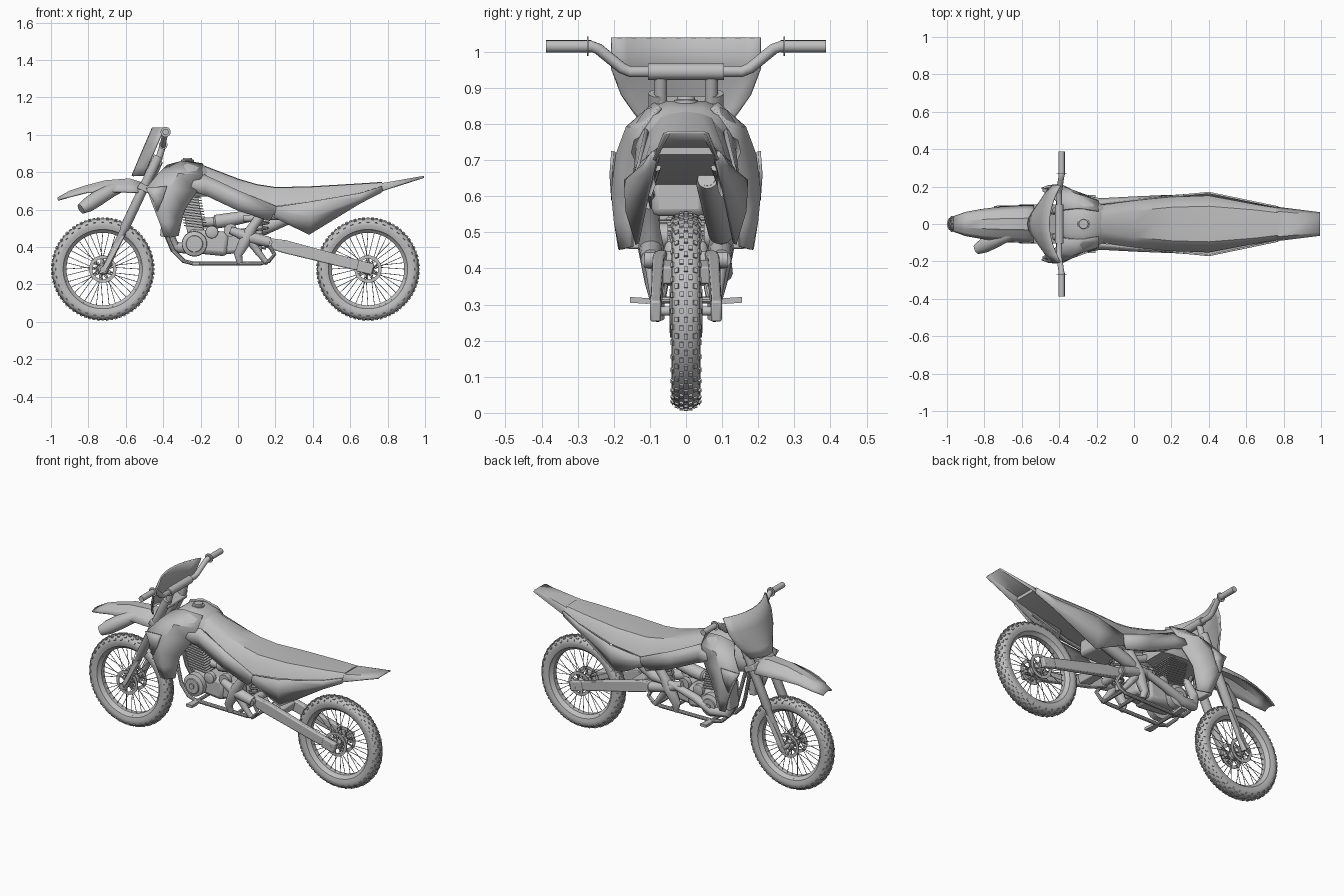
import bpy, bmesh, math
from mathutils import Vector, Matrix

mat = bpy.data.materials.new("plain grey")
mat.diffuse_color = (0.52, 0.52, 0.52, 1)
V = Vector


def finish(name, bm, mirror=False, thick=0, bevel=0):
    bmesh.ops.recalc_face_normals(bm, faces=bm.faces)
    me = bpy.data.meshes.new(name)
    bm.to_mesh(me)
    bm.free()
    ob = bpy.data.objects.new(name, me)
    bpy.context.collection.objects.link(ob)
    me.materials.append(mat)
    if thick:
        m = ob.modifiers.new("thick", 'SOLIDIFY')
        m.thickness, m.offset = thick, 0
    if bevel:
        m = ob.modifiers.new("bevel", 'BEVEL')
        m.width, m.segments = bevel, 2
    if mirror:
        ob.modifiers.new("mirror", 'MIRROR').use_axis = (False, True, False)
    return ob


def skin(bm, rings, wrap=False, closed=True):
    vs = [[bm.verts.new(p) for p in r] for r in rings]
    n = len(rings[0])
    for i in range(len(vs) - (0 if wrap else 1)):
        a, b = vs[i], vs[(i + 1) % len(vs)]
        for j in range(n if closed else n - 1):
            k = (j + 1) % n
            bm.faces.new((a[j], a[k], b[k], b[j]))
    if closed and not wrap:
        bm.faces.new(vs[0])
        bm.faces.new(vs[-1][::-1])


def loft(name, rings, mirror=False, wrap=False, bevel=0):
    bm = bmesh.new()
    skin(bm, rings, wrap)
    return finish(name, bm, mirror, 0, bevel)


def sheet(name, rows, thick=0.012, mirror=False):
    bm = bmesh.new()
    skin(bm, rows, closed=False)
    return finish(name, bm, mirror, thick)


def add_tube(bm, pts, r, n=12):
    pts = [V(p) for p in pts]
    rs = r if isinstance(r, (list, tuple)) else [r] * len(pts)
    u, rings = None, []
    for i, p in enumerate(pts):
        t = (pts[min(i + 1, len(pts) - 1)] - pts[max(i - 1, 0)]).normalized()
        u = t.orthogonal() if u is None else u - t * u.dot(t)
        u.normalize()
        w = t.cross(u)
        rings.append([p + rs[i] * (u * math.cos(a) + w * math.sin(a))
                      for a in (2 * math.pi * k / n for k in range(n))])
    skin(bm, rings)


def tube(name, pts, r, mirror=False, n=14):
    bm = bmesh.new()
    add_tube(bm, pts, r, n)
    return finish(name, bm, mirror)


def add_box(bm, c, size, ry=0):
    bmesh.ops.create_cube(bm, size=1, matrix=Matrix.Translation(c) @ Matrix.Rotation(ry, 4, 'Y')
                          @ Matrix.Diagonal((*size, 1)))


def box(name, c, size, ry=0, mirror=False, bevel=0.006):
    bm = bmesh.new()
    add_box(bm, c, size, ry)
    return finish(name, bm, mirror, 0, bevel)


def hoop(name, c, prof, n=64):
    # closed (radius, y) section swept round the wheel axle
    return loft(name, [[V(c) + V((r * math.cos(a), y, r * math.sin(a))) for r, y in prof]
                       for a in (2 * math.pi * k / n for k in range(n))], wrap=True)


# wheels
for side, cx in (("front", -0.723), ("rear", 0.695)):
    c = V((cx, 0, 0.282))
    half = [(.203, .022), (.212, .034), (.232, .040), (.250, .039), (.262, .031), (.269, .018)]
    hoop(side + "_tyre", c, half + [(.272, 0)] + [(r, -y) for r, y in half[::-1]], 80)
    hoop(side + "_rim", c, [(.194, .014), (.206, .026), (.21, .02), (.21, -.02), (.206, -.026), (.194, -.014)])
    bm = bmesh.new()
    for k in range(72):
        row = ((0, 0, .271), (.024, .4, .263)) if k % 2 else ((.012, .15, .269), (.035, .95, .253))
        for s in (-1, 1):
            for y, tilt, rad in row:
                m = (Matrix.Translation(c) @ Matrix.Rotation(2 * math.pi * k / 72, 4, 'Y')
                     @ Matrix.Translation((0, s * y, rad)) @ Matrix.Rotation(-s * tilt, 4, 'X')
                     @ Matrix.Diagonal((.014, .011, .013, 1)))
                if y or s > 0:
                    bmesh.ops.create_cube(bm, size=1, matrix=m)
    finish(side + "_tyre_knobs", bm)
    bm = bmesh.new()
    for k in range(36):
        s = 1 if k % 2 else -1
        a, b = 2 * math.pi * k / 36, 2 * math.pi * (k + (2.5 if k % 4 < 2 else -2.5)) / 36
        add_tube(bm, [c + V((.028 * math.cos(b), s * .026, .028 * math.sin(b))),
                      c + V((.198 * math.cos(a), 0, .198 * math.sin(a)))], .0018, 5)
    finish(side + "_spokes", bm)
    tube(side + "_hub", [c + V((0, y, 0)) for y in (-.045, -.03, -.02, .02, .03, .045)],
         [.022, .032, .022, .022, .032, .022], n=20)
    tube(side + "_axle", [c + V((0, -.10, 0)), c + V((0, .10, 0))], .013)
    for s in (-1, 1):
        hoop(side + "_brake_disc", c + V((0, s * .042, 0)), [(.055, -.002), (.073, -.002), (.073, .002), (.055, .002)], 40)
    bm = bmesh.new()
    for k in range(6):
        a = math.pi * k / 3
        add_tube(bm, [c + V((.02 * math.cos(a), -.042, .02 * math.sin(a))),
                      c + V((.06 * math.cos(a + .5), -.042, .06 * math.sin(a + .5)))], .004, 6)
    finish(side + "_disc_arms", bm, True)

# fork, clamps and guards
tube("fork_leg", [(-.72, -.078, .262), (-.612, -.078, .49), (-.607, -.078, .50), (-.425, -.078, .885)],
     [.019, .019, .026, .026], True)
loft("fork_guard", [[(x + dx, y, z + dx * .4) for dx, y in ((-.02, -.075), (-.018, -.095), (.018, -.10), (.022, -.075))]
                    for x, z in ((-.73, .26), (-.70, .31), (-.62, .46))], True)
box("lower_clamp", (-.50, 0, .715), (.07, .21, .035), .43)
box("upper_clamp", (-.435, 0, .855), (.06, .18, .025), .43)
tube("steering_head", [(-.505, 0, .70), (-.43, 0, .86)], .03)

# handlebar
tube("bar_riser", [(-.43, -.07, .85), (-.40, -.07, .95)], .018, True)
tube("handlebar", [(-.387, -.385, 1.015), (-.387, -.262, 1.015), (-.39, -.243, 1.008), (-.40, -.178, .955), (-.40, -.155, .945),
                   (-.40, .155, .945), (-.40, .178, .955), (-.39, .243, 1.008), (-.387, .262, 1.015), (-.387, .385, 1.015)], .0155)
tube("bar_pad", [(-.40, -.105, .945), (-.40, .105, .945)], .023)
tube("grip", [(-.387, -.387, 1.015), (-.387, -.262, 1.015)], .017, True)
tube("grip_flange", [(-.387, -.274, 1.015), (-.387, -.27, 1.015)], .027, True, 20)

# number plate
sheet("number_plate", [[(xc + .06 * t * t, hw * t, z) for t in (i / 5 for i in range(-5, 6))]
      for z, xc, hw in ((.78, -.565, .10), (.83, -.544, .142), (.88, -.523, .178), (.95, -.493, .205), (1.038, -.455, .205))], .01)

# front fender
sheet("front_fender", [[(x, w * t, ze + (zc - ze) * k) for t, k in
      ((-1, 0), (-.75, .55), (-.4, .85), (-.3, 1), (.3, 1), (.4, .85), (.75, .55), (1, 0))]
      for x, w, ze, zc in ((-.962, .04, .65, .662), (-.90, .062, .668, .697), (-.81, .078, .69, .727),
                           (-.71, .09, .695, .753), (-.58, .098, .692, .763), (-.49, .095, .69, .735))], .008)
# pipe poking out under the fender
tube("front_pipe", [(-.62, -.04, .72), (-.68, -.06, .70), (-.75, -.09, .66), (-.80, -.115, .627), (-.84, -.135, .603)],
     [.025, .036, .042, .04, .028])

# tank, cap
loft("tank", [[(x, y * w, b + (t - b) * k) for y, k in
     ((-.7, 0), (-1, .3), (-1, .62), (-.75, .88), (-.35, 1), (.35, 1), (.75, .88), (1, .62), (1, .3), (.7, 0))]
     for x, w, b, t in ((-.45, .06, .66, .755), (-.40, .10, .66, .81), (-.35, .14, .66, .848), (-.27, .15, .66, .864),
                        (-.19, .12, .67, .845), (-.14, .095, .67, .80))])
tube("tank_cap", [(-.27, 0, .85), (-.27, 0, .866), (-.27, 0, .868), (-.27, 0, .876)], [.034, .034, .026, .024], n=20)

# shrouds
sheet("radiator_shroud", [
    [(-.38, -.075, .835), (-.30, -.085, .857), (-.19, -.07, .845)],
    [(-.43, -.14, .785), (-.32, -.162, .79), (-.19, -.12, .785)],
    [(-.49, -.18, .715), (-.36, -.19, .715), (-.225, -.14, .69)],
    [(-.455, -.20, .62), (-.38, -.203, .61), (-.285, -.155, .60)],
    [(-.42, -.195, .53), (-.375, -.195, .53), (-.305, -.15, .53)],
    [(-.395, -.183, .455), (-.36, -.18, .452), (-.32, -.15, .46)]], .01, True)
sheet("shroud_wing", [[(-.495, -.19, .715), (-.38, -.203, .725)], [(-.455, -.205, .65), (-.40, -.208, .66)],
                      [(-.44, -.203, .595), (-.43, -.203, .59)]], .008, True)
box("radiator", (-.385, -.12, .575), (.04, .09, .24), .1, True)

# seat, body sides and tail
loft("seat", [[(x, -b, zb), (x, -m, zm), (x, -t, zt), (x, 0, zt + .003), (x, t, zt), (x, m, zm), (x, b, zb)]
     for x, t, zt, m, zm, b, zb in ((-.18, .04, .832, .07, .82, .10, .785), (0, .07, .763, .10, .742, .125, .70),
        (.10, .08, .733, .11, .71, .138, .655), (.205, .09, .717, .12, .69, .145, .617), (.40, .095, .722, .125, .695, .152, .645),
        (.65, .075, .737, .09, .72, .105, .685), (.77, .06, .745, .075, .735, .085, .715))])
sheet("body_side", [[(-.26, -.14, .76), (-.18, -.108, .785), (.01, -.128, .697), (.205, -.147, .617)],
                    [(-.25, -.145, .72), (-.18, -.132, .735), (.01, -.142, .65), (.20, -.15, .585)],
                    [(-.24, -.13, .70), (-.17, -.125, .675), (.0, -.132, .595), (.17, -.138, .54)]], .012, True)
sheet("side_panel", [[(.205, -.148, .615), (.40, -.167, .645), (.65, -.115, .688), (.77, -.09, .725)],
                     [(.20, -.15, .59), (.39, -.163, .56), (.65, -.115, .66), (.77, -.09, .712)],
                     [(.19, -.135, .56), (.38, -.135, .467), (.65, -.10, .633), (.77, -.085, .695)]], .01, True)
sheet("tail_fender", [[(x, -w, ze), (x, -w * .75, zc), (x, w * .75, zc), (x, w, ze)]
      for x, w, ze, zc in ((.45, .10, .60, .665), (.62, .10, .64, .70), (.77, .088, .70, .738), (.995, .06, .772, .777))], .008)
box("airbox", (.22, -.02, .60), (.18, .15, .11), .0, bevel=.02)

# frame
for s in (-1, 1):
    tube("frame_cradle", [(-.44, s * .02, .72), (-.375, s * .04, .45), (-.345, s * .055, .38), (-.29, s * .065, .325), (-.24, s * .07, .312),
                          (.12, s * .075, .312), (.165, s * .08, .325), (.195, s * .085, .36), (.16, s * .085, .42)], .011, n=10)
tube("frame_spar", [(-.44, -.04, .75), (-.2, -.075, .72), (.12, -.095, .58)], .022, True)
tube("frame_upright", [(.13, -.10, .58), (.08, -.098, .51), (.05, -.097, .455), (.0, -.09, .36), (.01, -.085, .315)],
     [.026, .026, .036, .024, .016], True)
tube("frame_pivot", [(-.04, -.09, .49), (.05, -.097, .455), (.17, -.097, .425)], [.02, .033, .028], True)
tube("frame_brace", [(.05, -.095, .455), (.11, -.09, .37), (.15, -.085, .32)], [.026, .018, .014], True)
tube("subframe", [(.12, -.09, .57), (.40, -.10, .62), (.65, -.08, .68)], .011, True, 8)
for x in (-.225, .05, .15):
    tube("cross_tube", [(x, -.08, .313), (x, .08, .313)], .01, n=10)

# footpegs
loft("footpeg", [[(-.225 + a * w, y, z + b) for a, b in ((-1, -.008), (1, -.008), (1, .008), (-1, .008))]
     for y, z, w in ((-.07, .312, .014), (-.11, .31, .018), (-.155, .313, .02))], True)

# engine
bm = bmesh.new()
for i in range(13):
    add_box(bm, (-.262 + .003 * i, 0, .685 - .0148 * i), (.125, .15, .006), .12)
finish("cylinder_fins", bm)
box("cylinder_core", (-.245, 0, .59), (.09, .11, .22), -.17)
box("crankcase", (-.16, 0, .425), (.22, .14, .13), .1, bevel=.025)
tube("clutch_cover", [(-.233, -.06, .417), (-.233, -.10, .417), (-.233, -.108, .417), (-.233, -.115, .417)],
     [.068, .066, .045, .043], True, 28)
tube("cover_boss", [(-.233, -.11, .417), (-.233, -.122, .417)], .016, True, 12)
tube("gear_cover", [(-.14, -.06, .48), (-.14, -.085, .48), (-.14, -.09, .48)], [.035, .033, .02], True, 20)
tube("starter_cover", [(-.04, -.05, .49), (-.04, -.08, .49)], .035, True, 18)
box("gearbox", (-.03, 0, .42), (.11, .12, .11), -.1, bevel=.02)
tube("carburettor", [(-.20, 0, .53), (-.13, 0, .535), (-.12, 0, .535), (-.05, 0, .545), (.14, 0, .58)],
     [.025, .025, .037, .037, .028])
tube("shock_reservoir", [(.03, -.065, .553), (.10, -.065, .553)], .019)

# exhaust
tube("exhaust", [(-.28, .0, .60), (-.35, .03, .57), (-.375, .06, .48), (-.34, .09, .40), (-.25, .10, .39), (-.13, .10, .44),
                 (.0, .10, .475), (.10, .10, .49)], [.02, .022, .028, .032, .03, .024, .02, .02])
tube("muffler", [(.08, .10, .485), (.14, .097, .50), (.44, .064, .635), (.48, .06, .648), (.482, .06, .649), (.46, .062, .641)],
     [.02, .036, .036, .028, .021, .019], n=18)

# rear shock with coil
tube("shock", [(.11, 0, .36), (.12, 0, .60)], .018)
tube("shock_spring", [(.112 + .0004 * k + .034 * math.cos(k * .7), .034 * math.sin(k * .7), .39 + .0031 * k)
                      for k in range(56)], .006, n=6)

# swingarm
loft("swingarm", [[(x + .2 * d, y, z + d) for y, d in ((-yo, -h), (-yo, h), (-yi, h), (-yi, -h))]
     for x, z, h, yo, yi in ((.145, .425, .025, .088, .05), (.25, .402, .034, .093, .06), (.60, .312, .029, .097, .068),
                             (.70, .29, .024, .095, .07))], True, bevel=.006)
box("axle_block", (.68, -.084, .29), (.085, .03, .06), .22, True)
tube("swingarm_pivot", [(.16, -.115, .425), (.16, .115, .425)], .024)
box("swingarm_bridge", (.30, 0, .39), (.08, .14, .05), .25)

# smooth shading with sharp edges kept
for ob in bpy.data.objects:
    ob.select_set(True)
    bpy.context.view_layer.objects.active = ob
bpy.ops.object.shade_smooth_by_angle(angle=math.radians(32))
